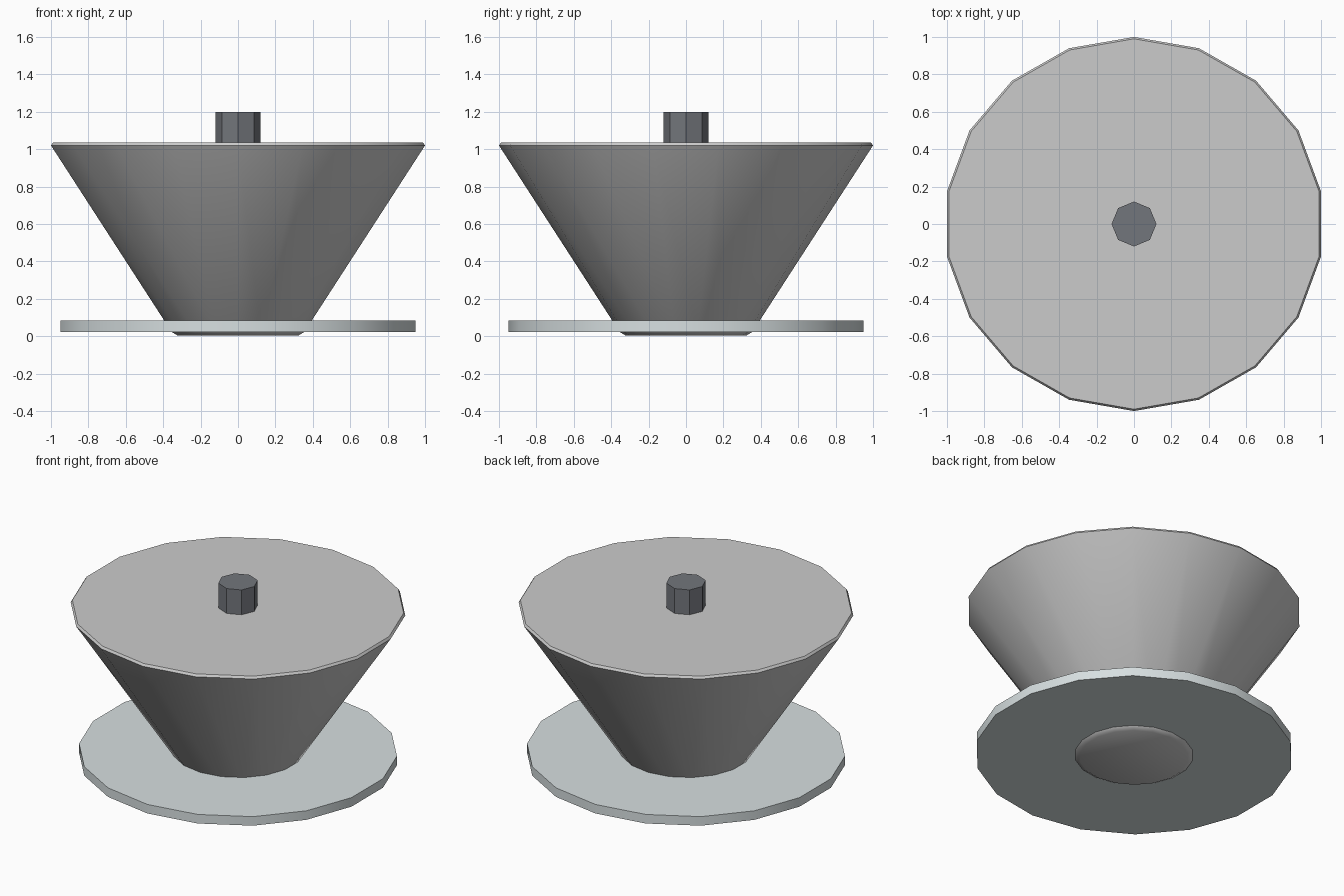
import bpy
import bmesh
from math import sin, cos, tau, radians

if "Cube" in bpy.data.objects:
    bpy.data.objects.remove(bpy.data.objects["Cube"])


def material(name, rgb):
    m = bpy.data.materials.new(name)
    m.diffuse_color = (*rgb, 1)
    m.use_nodes = True
    m.node_tree.nodes["Principled BSDF"].inputs["Base Color"].default_value = m.diffuse_color
    return m


def lathe(name, profile, sides, x_scale=1.0, smooth=None, mat=None):
    """Closed solid of revolution from (radius, z) points, bottom to top."""
    bm = bmesh.new()
    rings = [[bm.verts.new((r * sin(tau * i / sides) * x_scale,
                            r * cos(tau * i / sides), z))
              for i in range(sides)] for r, z in profile]
    for low, high in zip(rings, rings[1:]):
        for i in range(sides):
            j = (i + 1) % sides
            bm.faces.new((low[i], low[j], high[j], high[i]))
    bm.faces.new(rings[0])
    bm.faces.new(rings[-1])
    bmesh.ops.recalc_face_normals(bm, faces=bm.faces)
    mesh = bpy.data.meshes.new(name)
    bm.to_mesh(mesh)
    bm.free()
    ob = bpy.data.objects.new(name, mesh)
    bpy.context.collection.objects.link(ob)
    if mat:
        mesh.materials.append(mat)
    if smooth:
        bpy.ops.object.select_all(action='DESELECT')
        ob.select_set(True)
        bpy.context.view_layer.objects.active = ob
        bpy.ops.object.shade_smooth_by_angle(angle=radians(smooth))
    return ob


SIDES = 18
STRETCH = 1 / cos(radians(10))  # equal width and depth

# Flared bowl with closed, slightly bevelled lid
lathe("bowl", [(0.325, 0.005), (0.355, 0.023), (1.0, 1.02), (0.99, 1.035)],
      SIDES, STRETCH, 50)

# Saucer around the foot of the bowl
lathe("saucer", [(0.95, 0.023), (0.95, 0.083)], SIDES, STRETCH, 30,
      material("pale_teal", (0.68, 0.74, 0.75)))

# Octagonal knob on the lid
lathe("knob", [(0.12, 1.03), (0.12, 1.2)], 8, 1.0, None,
      material("charcoal", (0.17, 0.18, 0.2)))
